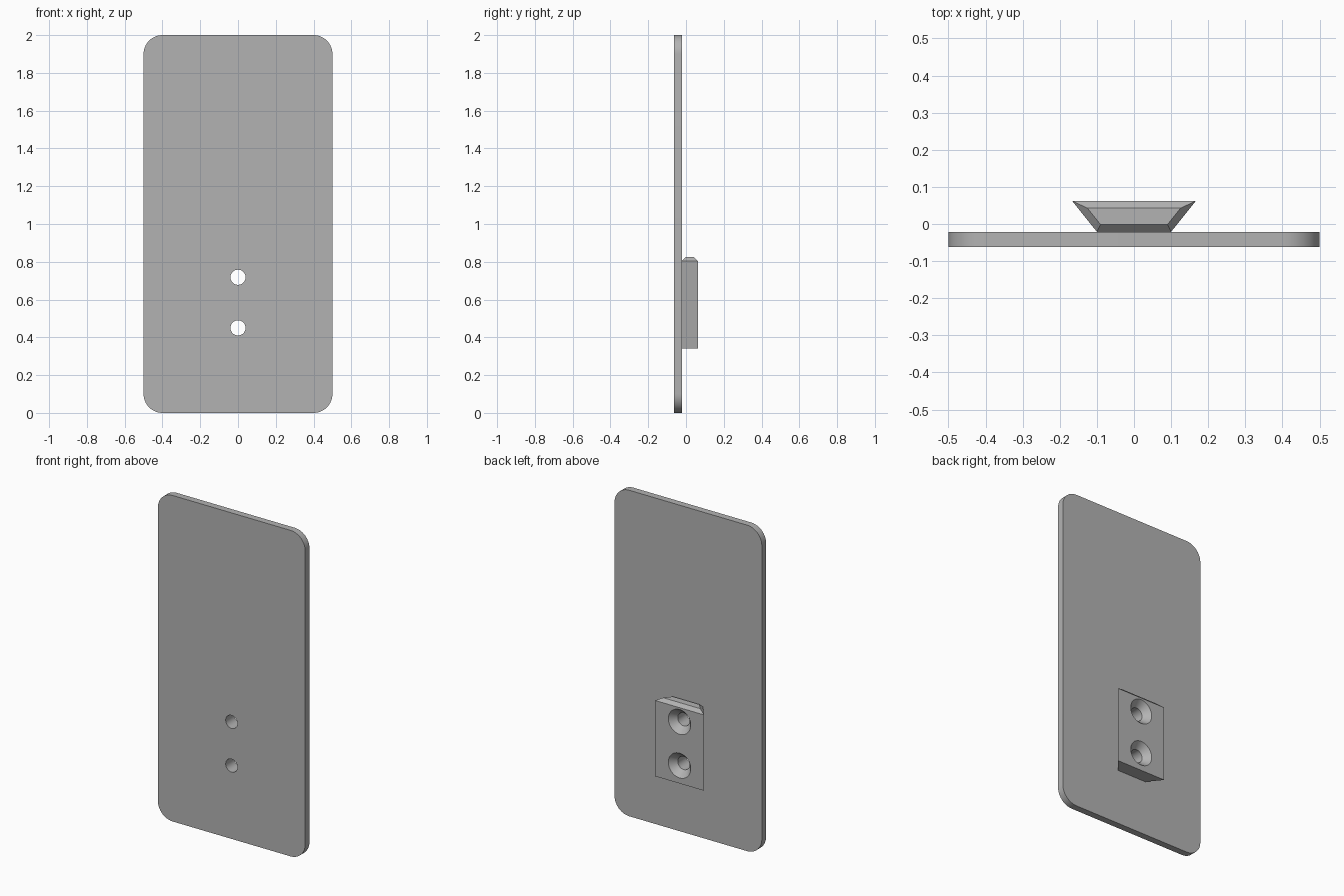
import bpy, bmesh, math

if "Cube" in bpy.data.objects:
    bpy.data.objects.remove(bpy.data.objects["Cube"], do_unlink=True)

FRONT, SEAM, BACK = -0.0625, -0.021, 0.0625   # depth of the plate and block faces
HOLE_HEIGHTS = (0.45, 0.718)
HOLE_RADIUS, SINK_RADIUS, SINK_DEPTH = 0.04, 0.076, 0.04

grey = bpy.data.materials.new("plain grey")
grey.use_nodes = True
grey.diffuse_color = (0.45, 0.45, 0.45, 1)
grey.node_tree.nodes["Principled BSDF"].inputs["Base Color"].default_value = (0.45, 0.45, 0.45, 1)


def loft(name, rings):
    """Solid skinned through rings of matching points, capped at both ends."""
    bm = bmesh.new()
    loops = [[bm.verts.new(p) for p in ring] for ring in rings]
    n = len(loops[0])
    for a, b in zip(loops, loops[1:]):
        for i in range(n):
            j = (i + 1) % n
            bm.faces.new((a[i], a[j], b[j], b[i]))
    bm.faces.new(loops[0])
    bm.faces.new(loops[-1])
    bmesh.ops.recalc_face_normals(bm, faces=bm.faces)
    mesh = bpy.data.meshes.new(name)
    bm.to_mesh(mesh)
    bm.free()
    mesh.materials.append(grey)
    obj = bpy.data.objects.new(name, mesh)
    bpy.context.collection.objects.link(obj)
    return obj


def rounded_outline(y, half_w, height, r, steps=12):
    """Upright rounded rectangle at depth y."""
    points = []
    corners = ((half_w - r, height - r), (r - half_w, height - r),
               (r - half_w, r), (half_w - r, r))
    for k, (cx, cz) in enumerate(corners):
        for s in range(steps + 1):
            a = math.pi / 2 * (k + s / steps)
            points.append((cx + r * math.cos(a), y, cz + r * math.sin(a)))
    return points


def dovetail(z, inset=0.0):
    """Trapezoid cross-section at height z, drawn in evenly from its sides."""
    narrow, wide = 0.1, 0.167
    slope = (wide - narrow) / (BACK - SEAM)
    shift = inset * math.hypot(1, slope)
    y0, y1 = SEAM + inset, BACK - inset
    x0 = narrow + slope * (y0 - SEAM) - shift
    x1 = narrow + slope * (y1 - SEAM) - shift
    return [(-x0, y0, z), (x0, y0, z), (x1, y1, z), (-x1, y1, z)]


def circle(y, z, r, n=48):
    return [(r * math.cos(math.tau * i / n), y, z + r * math.sin(math.tau * i / n))
            for i in range(n)]


# Backing plate
plate = loft("plate", [rounded_outline(y, 0.5, 2.0, 0.1) for y in (FRONT, SEAM)])

# Dovetail mounting block with a chamfered top
block = loft("mounting_block", [dovetail(0.34), dovetail(0.805), dovetail(0.825, 0.02)])

# Countersunk screw holes through both parts
for z in HOLE_HEIGHTS:
    flare = (SINK_RADIUS - HOLE_RADIUS) / SINK_DEPTH
    cutter = loft("hole_cutter", [
        circle(FRONT - 0.05, z, HOLE_RADIUS),
        circle(BACK - SINK_DEPTH, z, HOLE_RADIUS),
        circle(BACK + 0.02, z, SINK_RADIUS + flare * 0.02)])
    cutter.hide_render = True
    for part in (plate, block):
        mod = part.modifiers.new("hole", "BOOLEAN")
        mod.operation, mod.solver, mod.object = "DIFFERENCE", "EXACT", cutter
        bpy.context.view_layer.objects.active = part
        bpy.ops.object.modifier_apply(modifier=mod.name)
    bpy.data.objects.remove(cutter, do_unlink=True)

# Smooth the rounded corners and hole walls, keep the edges sharp
for part in (plate, block):
    bpy.ops.object.select_all(action="DESELECT")
    part.select_set(True)
    bpy.context.view_layer.objects.active = part
    bpy.ops.object.shade_smooth_by_angle(angle=math.radians(30))
